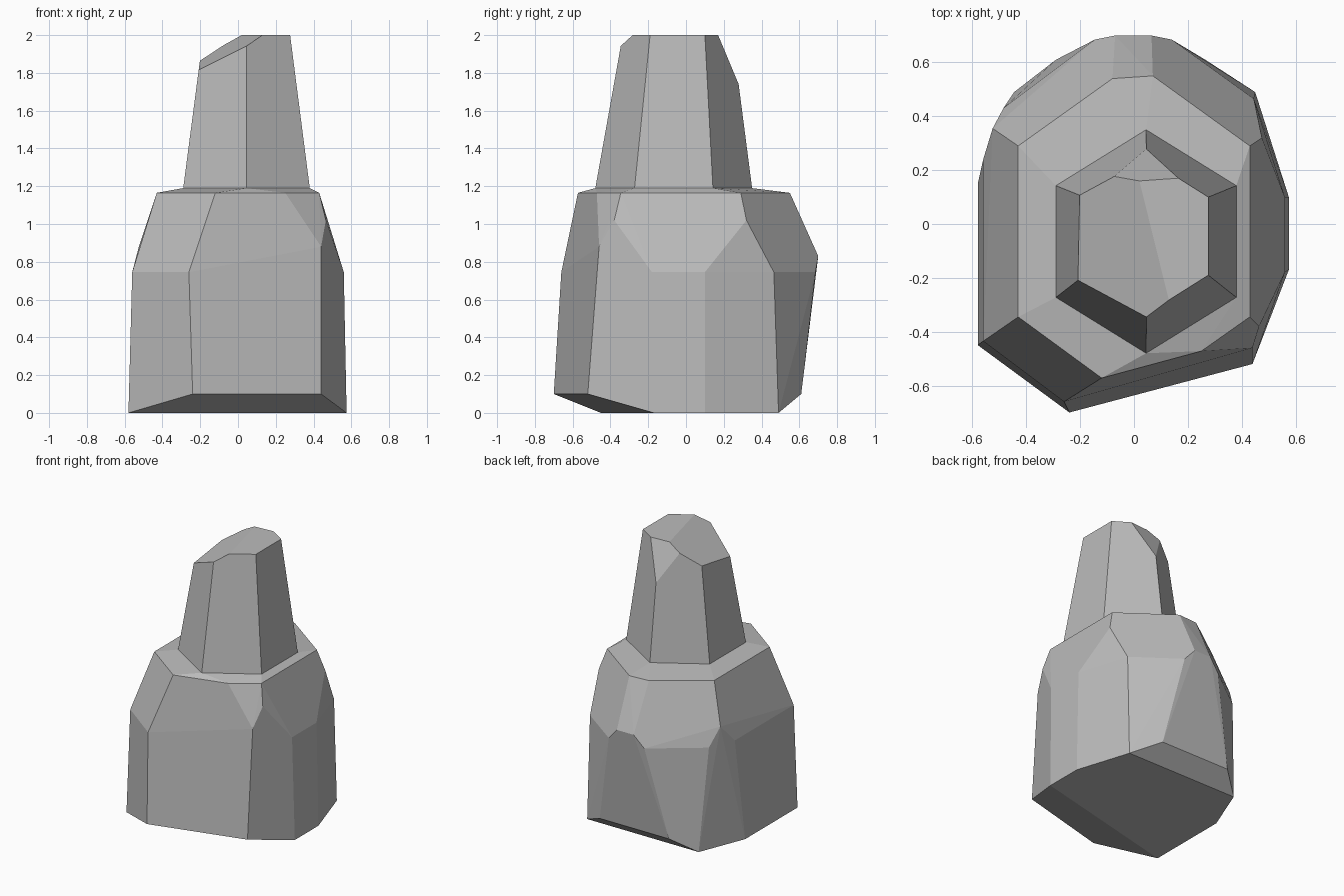
import bpy, bmesh, math
from mathutils import Vector

default_cube = bpy.data.objects.get("Cube")
if default_cube:
    bpy.data.objects.remove(default_cube, do_unlink=True)

# One plain stone colour
stone = bpy.data.materials.new("stone_grey")
stone.use_nodes = True
colour = (0.5, 0.5, 0.5, 1.0)
stone.diffuse_color = colour
stone.node_tree.nodes["Principled BSDF"].inputs["Base Color"].default_value = colour


def hexagon(centre_x, centre_y, half_x, half_y, height):
    """Squashed hexagon with points toward front and back."""
    points = []
    for step in range(6):
        angle = math.radians(60 * step + 30)
        points.append(Vector((
            centre_x + half_x * math.cos(angle) / math.cos(math.radians(30)),
            centre_y + half_y * math.sin(angle),
            height)))
    return points


def ring(height, *corners):
    """Corners of the stone that share one height."""
    return [Vector((x, y, height)) for x, y in corners]


def carve_stone(name, points, chips=()):
    """Wrap the points in a faceted hull, then slice off each chip plane."""
    bm = bmesh.new()
    for point in points:
        bm.verts.new(point)
    hull = bmesh.ops.convex_hull(bm, input=bm.verts[:])
    loose = {item for item in hull["geom_interior"] + hull["geom_unused"]
             if isinstance(item, bmesh.types.BMVert)}
    bmesh.ops.delete(bm, geom=list(loose), context="VERTS")

    for position, normal in chips:
        cut = bmesh.ops.bisect_plane(
            bm, geom=bm.verts[:] + bm.edges[:] + bm.faces[:],
            plane_co=position, plane_no=normal, clear_outer=True)
        rim = [item for item in cut["geom_cut"]
               if isinstance(item, bmesh.types.BMEdge)]
        bmesh.ops.contextual_create(bm, geom=rim)

    # Merge nearly coplanar triangles into broad flat facets
    bmesh.ops.dissolve_limit(bm, angle_limit=math.radians(2),
                             verts=bm.verts[:], edges=bm.edges[:])
    bmesh.ops.recalc_face_normals(bm, faces=bm.faces[:])
    mesh = bpy.data.meshes.new(name)
    bm.to_mesh(mesh)
    bm.free()
    mesh.materials.append(stone)
    part = bpy.data.objects.new(name, mesh)
    bpy.context.collection.objects.link(part)
    return part


# Shared seam where the spire rises from the lower boulder
seam = hexagon(0.045, -0.065, 0.335, 0.415, 1.19)

# Lower boulder: foot, lifted toe edges, waist, shoulders and rim
foot = ring(0, (-0.58, -0.45), (0.575, -0.17), (0.575, 0.1),
            (0.45, 0.49), (-0.445, 0.49), (-0.58, 0.15))
toe_edges = ring(0.1, (-0.24, -0.7), (0.44, -0.52),
                 (0.265, 0.61), (-0.29, 0.61))
waist = ring(0.745, (-0.56, -0.435), (-0.26, -0.66), (0.56, -0.18),
             (0.56, 0.1), (0.445, 0.465), (0.14, 0.685),
             (-0.145, 0.685), (-0.485, 0.43), (-0.56, 0.24))
back_bulge = ring(0.83, (-0.07, 0.7), (0.065, 0.7))
shoulders = (ring(0.88, (0.44, -0.46), (-0.525, 0.355))
             + ring(1.02, (0.465, -0.38), (0.475, 0.32)))
rim = ring(1.165, (-0.43, 0.29), (-0.43, -0.345), (-0.12, -0.572),
           (0.25, -0.472), (0.43, -0.345), (0.43, 0.29),
           (0.07, 0.55), (-0.08, 0.54))
carve_stone("lower_boulder",
            foot + toe_edges + waist + back_bulge + shoulders + rim + seam)

# Tapered spire with a sloping broken crown and a small chip at the back
crown = hexagon(0.046, -0.045, 0.23, 0.29, 2)
slope = (Vector((0.02, 0.16, 2)), Vector((-0.578, -0.143, 1)))
back_chip = (Vector((0.02, 0.16, 2)), Vector((-0.07, 1, 0.45)))
carve_stone("upper_spire", seam + crown, (slope, back_chip))
